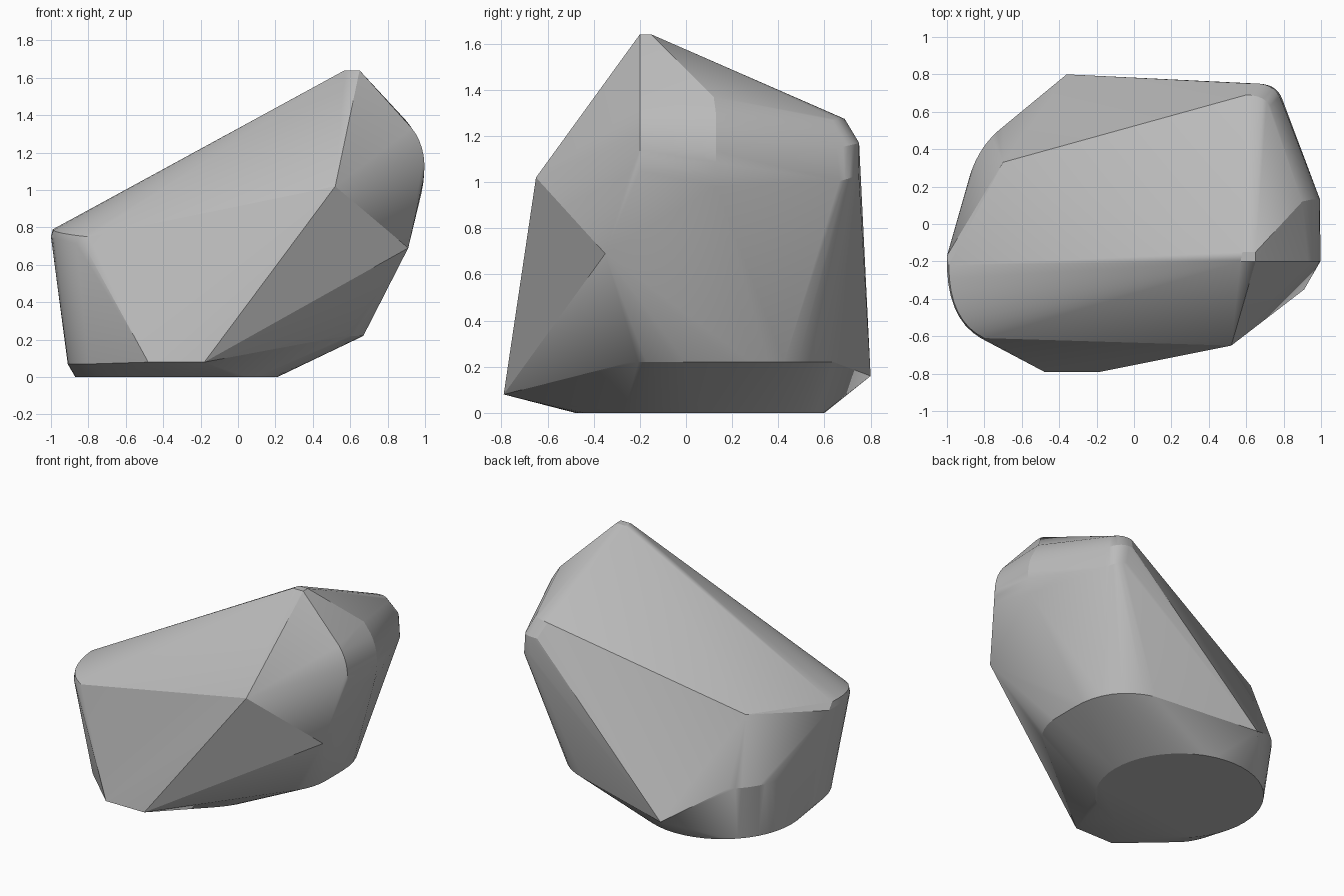
import bpy, bmesh, math
from mathutils import Vector

if "Cube" in bpy.data.objects:
    bpy.data.objects.remove(bpy.data.objects["Cube"], do_unlink=True)


def bend(a, pull, b, steps=8):
    """Points on a smooth bend from a to b, drawn towards pull."""
    a, pull, b = Vector(a), Vector(pull), Vector(b)
    ts = [i / steps for i in range(steps + 1)]
    return [a * (1 - t) ** 2 + pull * 2 * t * (1 - t) + b * t * t for t in ts]


def disc(x, y, radius, steps=48):
    """Flat round footprint on the ground."""
    turns = [math.tau * i / steps for i in range(steps)]
    return [Vector((x + radius * math.cos(t), y + radius * math.sin(t), 0)) for t in turns]


# Sharp corners: peak, front, right, foot, back and back left
points = [Vector(p) for p in (
    (0.57, -0.20, 1.64), (0.65, -0.20, 1.64), (0.65, -0.15, 1.64), (0.58, -0.15, 1.64),
    (0.52, -0.65, 1.02), (0.91, -0.35, 0.69),
    (-0.48, -0.79, 0.08), (-0.18, -0.79, 0.08),
    (-0.36, 0.80, 0.16), (-0.70, 0.33, 0.83), (0.90, 0.12, 1.37),
)]

# Flat ground contact
points += disc(-0.33, 0.06, 0.54)

# Rounded left end, at its upper and lower edge
points += bend((-0.80, -0.61, 0.75), (-0.99, -0.52, 0.77), (-0.99, -0.22, 0.79))
points += bend((-0.82, -0.61, 0.70), (-1.01, -0.50, 0.75), (-1.0, -0.17, 0.75))
points += bend((-0.80, -0.48, 0.07), (-0.92, -0.35, 0.07), (-0.91, -0.05, 0.07))

# Rounded back left flank
points += bend((-0.70, 0.52, 0.38), (-0.83, 0.42, 0.38), (-0.88, 0.25, 0.38))

# Rounded right shoulder, swept along y
points += bend((0.93, -0.20, 1.33), (1.03, -0.20, 1.20), (0.98, -0.20, 1.0))
points += bend((0.92, 0.13, 1.33), (1.03, 0.13, 1.20), (0.98, 0.13, 0.98))

# Rounded back right corner
points += bend((0.60, 0.69, 1.27), (0.74, 0.69, 1.29), (0.76, 0.55, 1.24))
points += bend((0.64, 0.75, 1.17), (0.77, 0.76, 1.17), (0.80, 0.62, 1.14))
points += bend((0.66, 0.75, 1.05), (0.78, 0.75, 1.02), (0.80, 0.64, 1.0))

# Rounded lower rim on the right
points += bend((0.36, 0.64, 0.22), (0.67, 0.55, 0.22), (0.67, 0.20, 0.22))
points += bend((0.67, 0.0, 0.22), (0.65, -0.20, 0.22), (0.50, -0.29, 0.22))

# Stretch a convex skin over the corners and bends
bm = bmesh.new()
for p in points:
    bm.verts.new(p)
hull = bmesh.ops.convex_hull(bm, input=bm.verts[:])
inner = {v for v in hull["geom_interior"] + hull["geom_unused"]
         if isinstance(v, bmesh.types.BMVert)}
bmesh.ops.delete(bm, geom=list(inner), context="VERTS")
bmesh.ops.dissolve_limit(bm, angle_limit=math.radians(1), verts=bm.verts[:], edges=bm.edges[:])
bmesh.ops.recalc_face_normals(bm, faces=bm.faces[:])
mesh = bpy.data.meshes.new("boulder")
bm.to_mesh(mesh)
bm.free()

boulder = bpy.data.objects.new("boulder", mesh)
bpy.context.collection.objects.link(boulder)

# Plain grey stone
stone = bpy.data.materials.new("stone_grey")
stone.use_nodes = True
grey = (0.5, 0.5, 0.5, 1)
stone.diffuse_color = grey
shader = stone.node_tree.nodes["Principled BSDF"]
shader.inputs["Base Color"].default_value = grey
mesh.materials.append(stone)

# Smooth bends, crisp corners
bpy.context.view_layer.objects.active = boulder
boulder.select_set(True)
bpy.ops.object.shade_smooth_by_angle(angle=math.radians(20))
